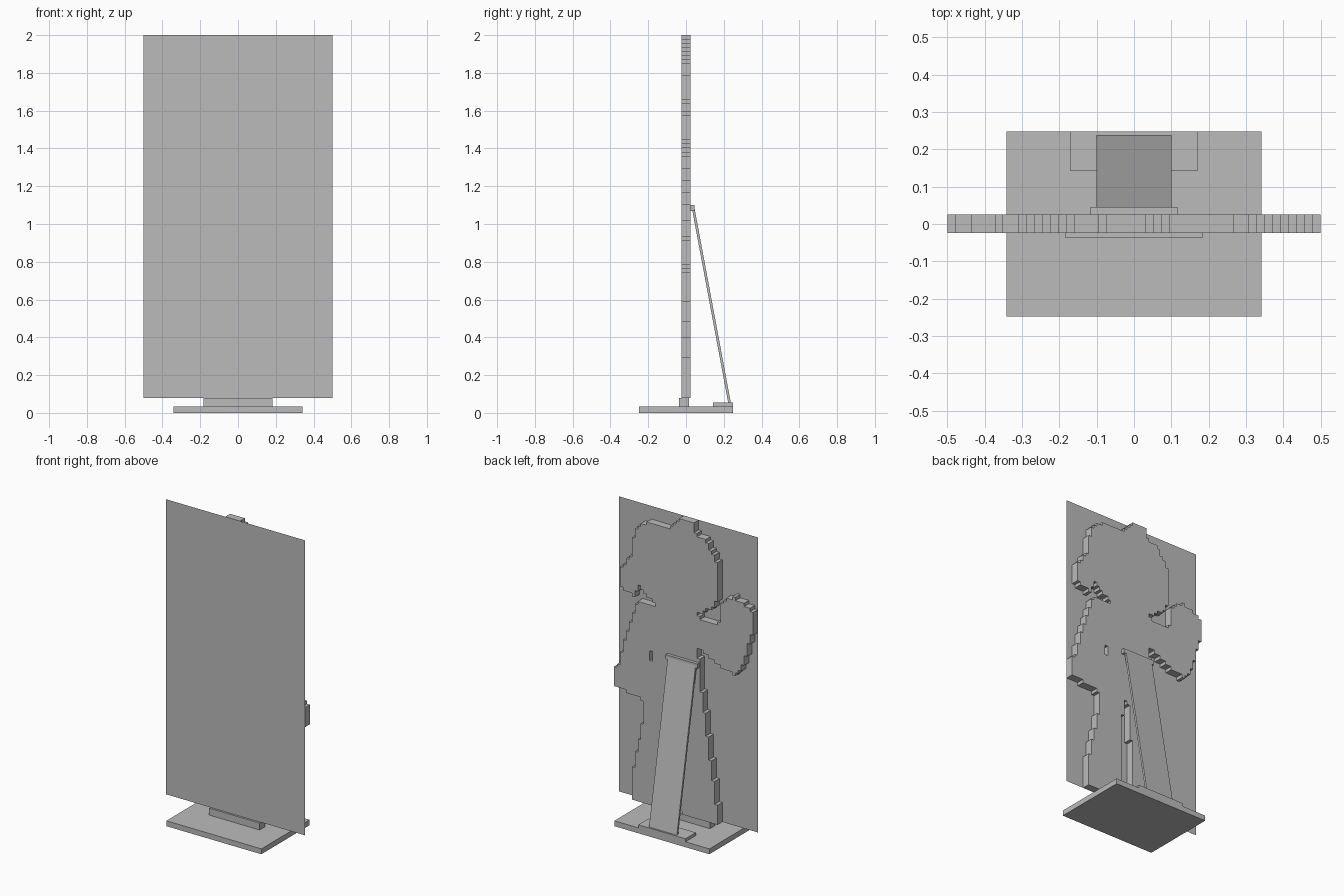
import bpy
import bmesh
from mathutils import Vector

cube = bpy.data.objects.get("Cube")
if cube:
    bpy.data.objects.remove(cube, do_unlink=True)

# One plain board colour
board = bpy.data.materials.new("board_grey")
board.use_nodes = True
grey = (0.5, 0.5, 0.5, 1.0)
board.diffuse_color = grey
for node in board.node_tree.nodes:
    if node.type == 'BSDF_PRINCIPLED':
        node.inputs["Base Color"].default_value = grey


def finish(name, bm, fix_normals=True):
    """Turn a bmesh into a named, coloured object."""
    if fix_normals:
        bmesh.ops.recalc_face_normals(bm, faces=bm.faces[:])
    mesh = bpy.data.meshes.new(name)
    bm.to_mesh(mesh)
    bm.free()
    mesh.materials.append(board)
    obj = bpy.data.objects.new(name, mesh)
    bpy.context.collection.objects.link(obj)
    return obj


def extrude_faces(bm, faces, offset):
    """Give flat faces a thickness along the offset."""
    result = bmesh.ops.extrude_face_region(bm, geom=faces, use_keep_orig=True)
    verts = [g for g in result["geom"] if isinstance(g, bmesh.types.BMVert)]
    bmesh.ops.translate(bm, verts=verts, vec=Vector(offset))


def side_profile(name, half_width, profile):
    """Block made from a (y, z) profile, symmetric across x."""
    bm = bmesh.new()
    face = bm.faces.new([bm.verts.new((-half_width, y, z)) for y, z in profile])
    extrude_faces(bm, [face], (2 * half_width, 0, 0))
    return finish(name, bm)


def block(name, half_width, y0, y1, z0, z1):
    return side_profile(name, half_width, [(y0, z0), (y1, z0), (y1, z1), (y0, z1)])


def inside(x, z, outline):
    """Even-odd point in polygon test."""
    hit = False
    for (xa, za), (xb, zb) in zip(outline, outline[1:] + outline[:1]):
        if (za > z) != (zb > z) and x < xa + (z - za) * (xb - xa) / (zb - za):
            hit = not hit
    return hit


PANEL_BOTTOM, PANEL_TOP = 0.08, 2.0
FRONT, BACK = -0.025, 0.025

# Front sheet: a single flat rectangle
bm = bmesh.new()
corners = [(-.5, PANEL_BOTTOM), (.5, PANEL_BOTTOM), (.5, PANEL_TOP), (-.5, PANEL_TOP)]
bm.faces.new([bm.verts.new((x, FRONT, z)) for x, z in corners])
finish("front_sheet", bm, fix_normals=False)

# Stepped figure backing: outlines sampled on a coarse grid of square cells
head = [(.02, 2.01), (-.07, 2.01), (-.08, 1.93), (-.15, 1.91), (-.19, 1.86),
        (-.235, 1.79), (-.235, 1.53), (-.2, 1.48), (-.15, 1.44), (-.08, 1.4),
        (.19, 1.4), (.27, 1.43), (.31, 1.48), (.335, 1.48), (.345, 1.41),
        (.4, 1.42), (.46, 1.44), (.46, 1.555), (.42, 1.61), (.365, 1.69),
        (.36, 1.84), (.27, 1.905), (.12, 1.91), (.06, 1.95)]
body = [(.2, 1.39), (.335, 1.385), (.36, 1.3), (.4, 1.19), (.435, 1.06),
        (.46, .95), (.51, .87), (.51, .79), (.42, .775), (.306, .75),
        (.28, .74), (.285, .66), (.305, .55), (.335, .43), (.357, .31),
        (.38, .2), (.38, 0), (.117, 0), (.117, .6), (.08, .8), (.06, .72),
        (.035, .4), (.016, 0), (-.235, 0), (-.235, .2), (-.19, .5),
        (-.15, .77), (-.12, .97), (-.1, 1.2)]
raised_arm = [(-.05, 1.21), (-.1, 1.2), (-.185, 1.15), (-.3, 1.1), (-.38, 1.09),
              (-.43, 1.17), (-.47, 1.32), (-.51, 1.45), (-.51, 1.51),
              (-.455, 1.56), (-.36, 1.585), (-.31, 1.56), (-.275, 1.52),
              (-.26, 1.4), (-.24, 1.375), (-.12, 1.385), (-.06, 1.45), (.19, 1.45)]
figure = body + list(reversed([])) + raised_arm[1:]

COLUMNS, ROWS = 47, 90
cell_w = 1 / COLUMNS
cell_h = (PANEL_TOP - PANEL_BOTTOM) / ROWS
bm = bmesh.new()
grid = {}


def grid_vert(i, j):
    if (i, j) not in grid:
        grid[i, j] = bm.verts.new((i * cell_w - .5, FRONT + .0005, PANEL_BOTTOM + j * cell_h))
    return grid[i, j]


for i in range(COLUMNS):
    for j in range(ROWS):
        x = (i + .5) * cell_w - .5
        z = PANEL_BOTTOM + (j + .5) * cell_h
        slot = abs(x - .24) < .011 and abs(z - 1.057) < .03
        if not slot and (inside(x, z, head) or inside(x, z, figure)):
            bm.faces.new([grid_vert(i, j), grid_vert(i + 1, j),
                          grid_vert(i + 1, j + 1), grid_vert(i, j + 1)])
extrude_faces(bm, bm.faces[:], (0, BACK - FRONT - .0005, 0))
bmesh.ops.recalc_face_normals(bm, faces=bm.faces[:])
bmesh.ops.dissolve_limit(bm, angle_limit=.01, verts=bm.verts[:], edges=bm.edges[:])
finish("figure_backing", bm, fix_normals=False)

# Stand: base plate, front holder, rear foot, top hinge and sloping strut
block("base_plate", .342, -.248, .248, 0, .035)
block("panel_holder", .183, -.038, .015, .035, .08)
block("strut_foot", .17, .142, .248, .035, .055)
block("strut_hinge", .116, BACK, .045, 1.07, 1.1)
side_profile("support_strut", .1, [(.224, .05), (.238, .05), (.045, 1.085), (.031, 1.085)])
